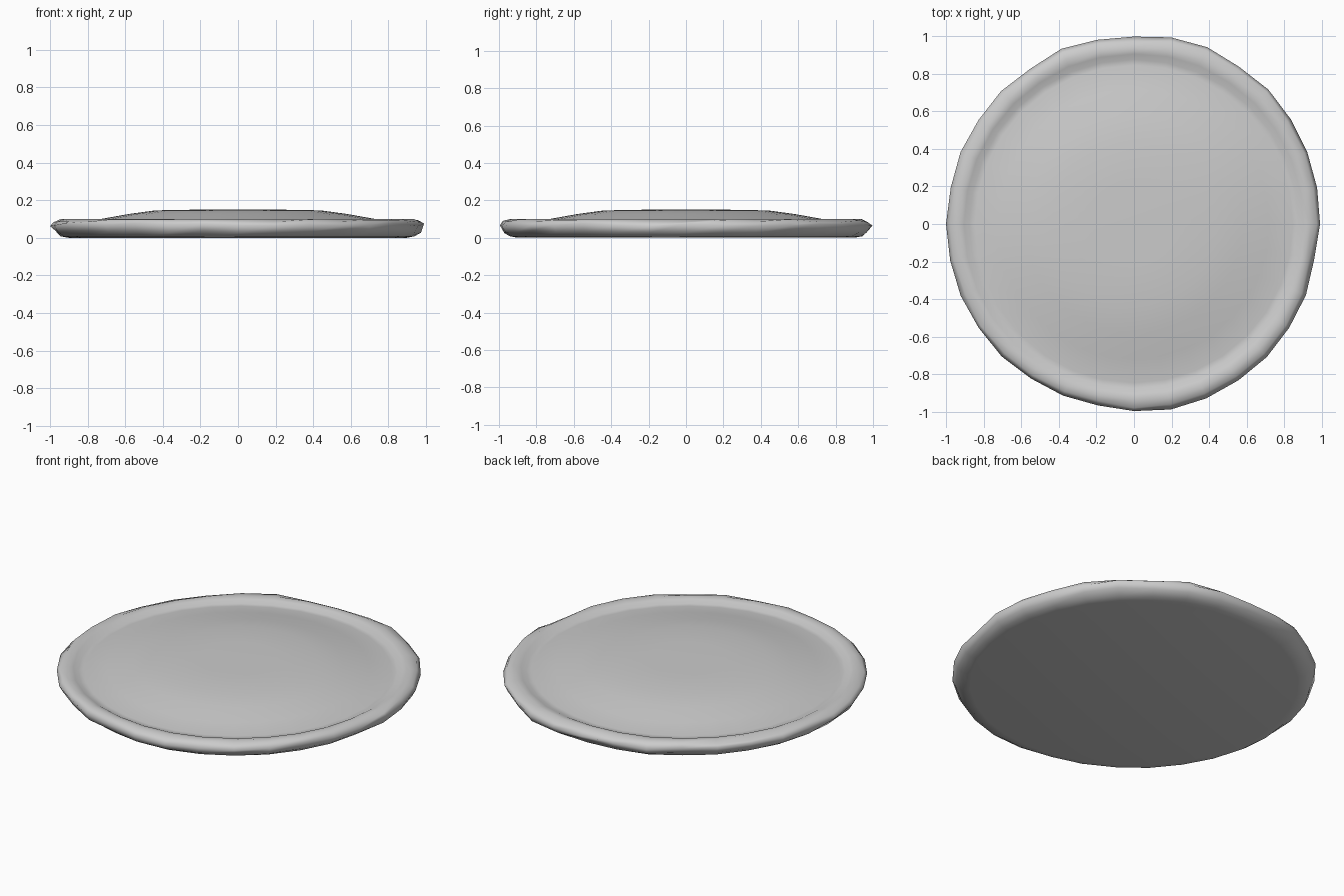
import bpy, bmesh, math, random

if "Cube" in bpy.data.objects:
    bpy.data.objects.remove(bpy.data.objects["Cube"])

random.seed(4)
# Uneven hand-shaped outline radius, going round from +x
OUTLINE = [.99, .993, .998, 1.003, 1.011, 1.006, 1.018, 1.012, .997, .999, 1.009,
           .993, 1.0, .995, .999, .994, 1.0, .997, .998, .994, .996, .988, .988,
           .984, .995, 1.006, 1.004, 1.0, 1.0, .993, .99, .977]
N = len(OUTLINE)

# Profile from bottom edge over the crust to the middle: radius, height, unevenness
PROFILE = [(.90, .0, .3), (.945, .008, .7), (.985, .032, 1), (1.0, .07, 1),
           (.985, .09, 1), (.94, .101, .7), (.905, .094, .3), (.875, .079, 0),
           (.845, .079, 0), (.72, .102, 0), (.58, .127, 0), (.44, .146, 0), (.22, .15, 0)]

bm = bmesh.new()
rings = []
for r, z, k in PROFILE:
    ring = []
    for i, o in enumerate(OUTLINE):
        a = 2 * math.pi * i / N
        rr = r * (1 + (o - 1) * k)
        dz = 0
        if .02 < z < .095 and k == 1:      # lumpy outer wall
            dz = random.uniform(-.008, .008)
            if r < 1:
                rr -= random.uniform(0, .014)
        ring.append(bm.verts.new((rr * math.cos(a), rr * math.sin(a), z + dz)))
    rings.append(ring)

# Skin the rings, then close the flat base and the raised middle
for lo, hi in zip(rings, rings[1:]):
    for i in range(N):
        j = (i + 1) % N
        bm.faces.new((lo[i], lo[j], hi[j], hi[i]))
bm.faces.new(rings[0][::-1])
top = bm.verts.new((0, 0, .15))
for i in range(N):
    bm.faces.new((rings[-1][i], rings[-1][(i + 1) % N], top))

mesh = bpy.data.meshes.new("flatbread_base")
bm.to_mesh(mesh)
bm.free()
obj = bpy.data.objects.new("flatbread_base", mesh)
bpy.context.collection.objects.link(obj)
for p in mesh.polygons:
    p.use_smooth = True
